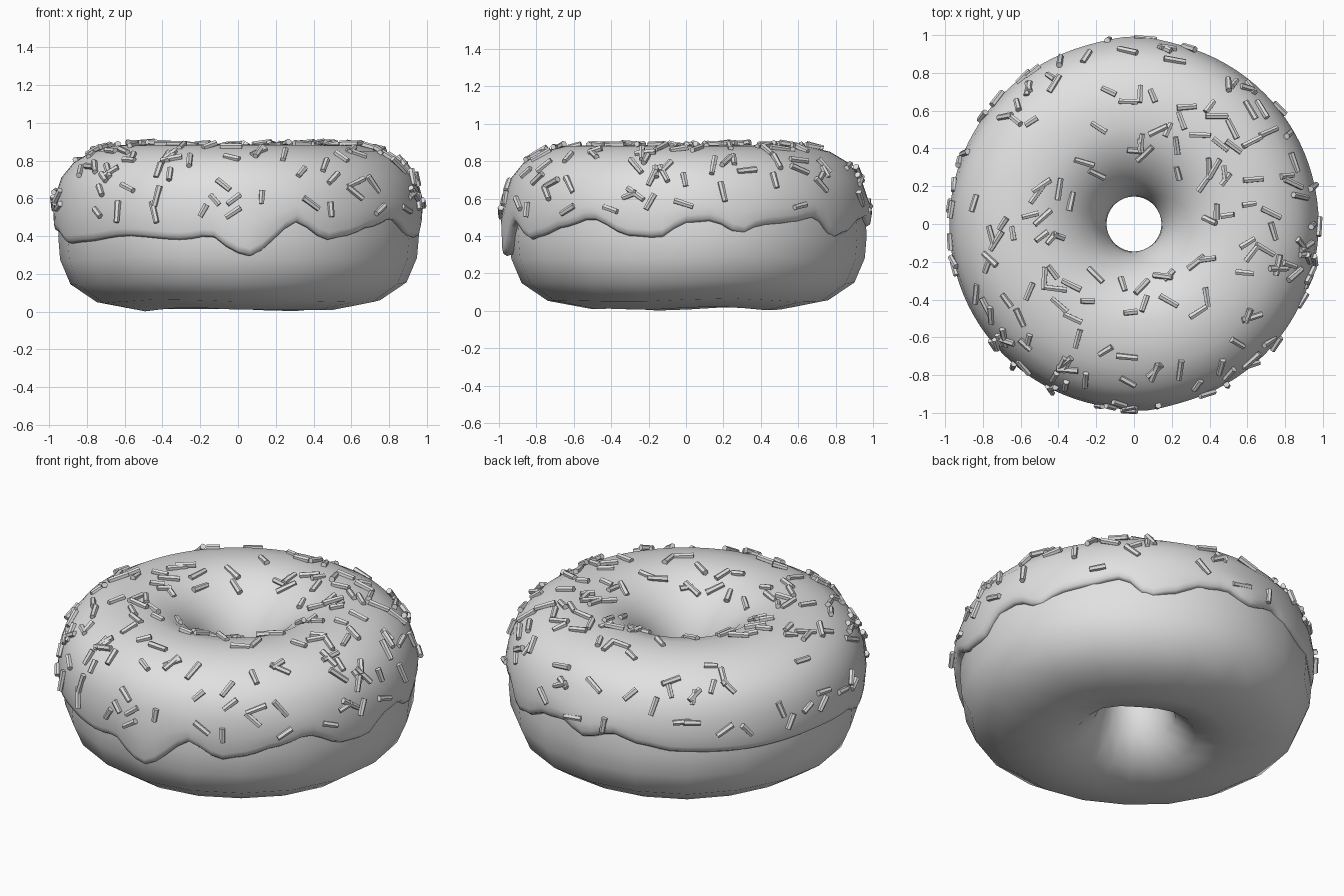
import bpy, bmesh, math, random
from mathutils import Vector, Matrix

if "Cube" in bpy.data.objects:
    bpy.data.objects.remove(bpy.data.objects["Cube"])

random.seed(7)


def material(name, rgb):
    m = bpy.data.materials.new(name)
    m.diffuse_color = (*rgb, 1)
    m.use_nodes = True
    m.node_tree.nodes["Principled BSDF"].inputs["Base Color"].default_value = m.diffuse_color
    return m


GREY = material("light grey", (0.75, 0.75, 0.75))


def finish(bm, name, smooth):
    bmesh.ops.recalc_face_normals(bm, faces=bm.faces)
    me = bpy.data.meshes.new(name)
    bm.to_mesh(me)
    bm.free()
    me.materials.append(GREY)
    me.polygons.foreach_set("use_smooth", [smooth] * len(me.polygons))
    ob = bpy.data.objects.new(name, me)
    bpy.context.collection.objects.link(ob)
    return ob


def revolve(name, profile_at, segs, closed):
    """Skin a ring of (r, z) profiles that may change with the angle."""
    bm = bmesh.new()
    rings = []
    for i in range(segs):
        a = 2 * math.pi * i / segs
        rings.append([bm.verts.new((r * math.cos(a), r * math.sin(a), z))
                      for r, z in profile_at(a)])
    n = len(rings[0])
    for i in range(segs):
        p, q = rings[i], rings[(i + 1) % segs]
        for j in range(n if closed else n - 1):
            k = (j + 1) % n
            bm.faces.new((p[j], q[j], q[k], p[k]))
    return finish(bm, name, True)


# Dough ring, slightly uneven underneath
DOUGH = [(.955, .40), (.945, .28), (.89, .15), (.75, .055), (.52, .012), (.33, .06),
         (.22, .17), (.175, .30), (.165, .44), (.19, .60), (.28, .73), (.40, .82),
         (.52, .85), (.70, .835), (.82, .78), (.90, .69), (.945, .55)]


def dough_profile(a):
    bump = .006 * math.sin(3 * a + 1) + .005 * math.sin(5 * a)
    return [(r * (1 + bump * .6), z + (bump if z < .3 else 0)) for r, z in DOUGH]


dough = revolve("dough", dough_profile, 20, True)
dough.location.y = .01

# Height of the wavy icing edge around the ring: (degrees, z)
EDGE = [(0, .47), (8, .48), (18, .41), (25, .46), (35, .47), (46, .50), (55, .39),
        (63, .42), (72, .48), (82, .50), (90, .45), (101, .50), (109, .46), (122, .43),
        (145, .42), (172, .43), (190, .42), (200, .36), (212, .37), (232, .40),
        (252, .38), (261, .40), (270, .31), (273, .29), (276, .31), (281, .38),
        (288, .475), (300, .38), (306, .40), (318, .45), (328, .49), (342, .40),
        (351, .39), (360, .47)]


def edge_z(a):
    d = math.degrees(a) % 360
    for (d0, z0), (d1, z1) in zip(EDGE, EDGE[1:]):
        if d0 <= d <= d1:
            t = (d - d0) / (d1 - d0)
            return z0 + (z1 - z0) * t * t * (3 - 2 * t)


def bulge(a, centre, width, amount):
    d = (math.degrees(a) - centre + 180) % 360 - 180
    return amount * math.exp(-(d / width) ** 2)


# Icing cap with a rolled lip that follows the wavy edge
CAP = [(.15, .52), (.175, .62), (.23, .72), (.31, .80), (.41, .86), (.52, .885),
       (.65, .88), (.77, .85), (.87, .79), (.935, .71), (.965, .62)]


def icing_profile(a):
    e = edge_z(a)
    inner = .45 + .03 * math.sin(4 * a)
    drip = bulge(a, 273, 7, .025)
    back = bulge(a, 90, 9, .015)
    lip = .975 - .12 * max(0, .42 - e) + drip + back
    mid = .978 + drip * .5 + back
    return ([(.185, inner), (.155, inner - .01), (.145, inner + .02)] + CAP +
            [(mid, .62 + (e - .62) * .45), (lip, e + .04), (lip - .006, e + .012),
             (lip - .025, e), (.90, e + .015)])


icing = revolve("icing", icing_profile, 96, False)

# Sprinkles scattered over the icing, denser in some sectors
PATH = CAP[3:] + [(.978, .52)]
LENGTHS = [math.dist(p, q) for p, q in zip(PATH, PATH[1:])]
DENSITY = [13, 20, 16, 9, 12, 13, 13, 21, 20, 10, 14, 20]


def surface_point(s):
    for p, q, l in zip(PATH, PATH[1:], LENGTHS):
        if s <= l:
            break
        s -= l
    t = min(s / l, 1)
    return (p[0] + (q[0] - p[0]) * t, p[1] + (q[1] - p[1]) * t,
            (q[0] - p[0]) / l, (q[1] - p[1]) / l)


bm = bmesh.new()
for sector, count in enumerate(DENSITY):
    for _ in range(count):
        a = math.radians(30 * (sector + random.random()))
        while True:
            r, z, dr, dz = surface_point(random.random() * sum(LENGTHS))
            if random.random() < r:
                break
        out = Vector((math.cos(a), math.sin(a), 0))
        side = Vector((-math.sin(a), math.cos(a), 0))
        down = out * dr + Vector((0, 0, dz))
        normal = side.cross(down).normalized()
        if normal.dot(out * .3 + Vector((0, 0, 1))) < 0:
            normal.negate()
        turn = random.uniform(0, math.pi)
        axis = (side * math.cos(turn) + down * math.sin(turn)
                + normal * random.uniform(-.12, .12)).normalized()
        cross = normal.cross(axis).normalized()
        up = axis.cross(cross)
        rot = Matrix((cross, up, axis)).transposed().to_4x4()
        pos = out * r + Vector((0, 0, z)) + normal * random.uniform(.004, .012)
        bmesh.ops.create_cone(bm, cap_ends=True, segments=6, radius1=.017, radius2=.015,
                              depth=random.uniform(.07, .12),
                              matrix=Matrix.Translation(pos) @ rot)
finish(bm, "sprinkles", False)
